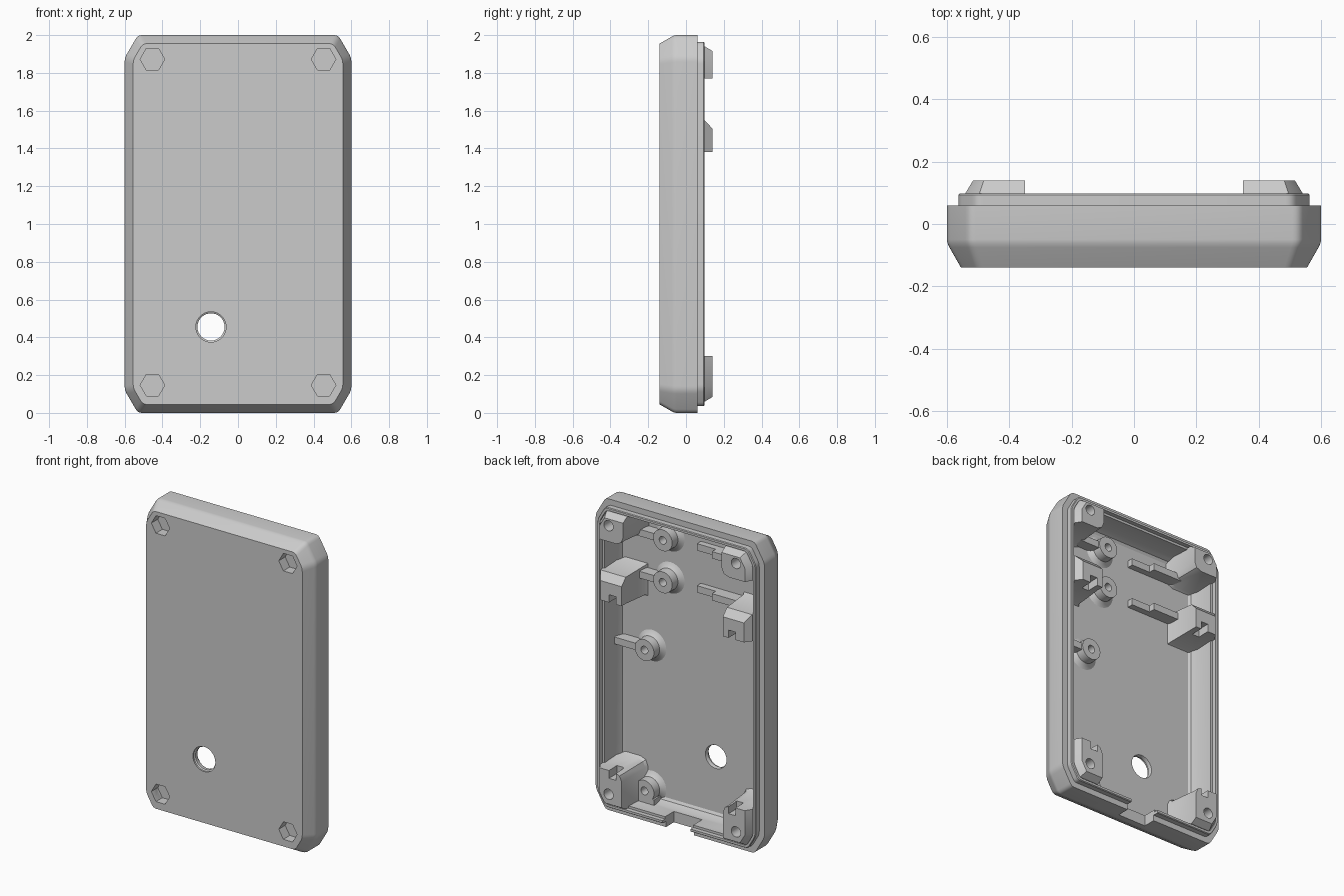
import bpy, bmesh, math
from mathutils import Vector

cube = bpy.data.objects.get("Cube")
if cube:
    bpy.data.objects.remove(cube, do_unlink=True)

grey = bpy.data.materials.new("plain_grey")
grey.use_nodes = True
grey.diffuse_color = (0.6, 0.6, 0.6, 1)
grey.node_tree.nodes["Principled BSDF"].inputs["Base Color"].default_value = (0.6, 0.6, 0.6, 1)


def loft(bm, rings):
    """Closed solid through rings of (x, z) points, given as (y, points)."""
    rows = [[bm.verts.new((x, y, z)) for x, z in pts] for y, pts in rings]
    n = len(rows[0])
    for a, b in zip(rows, rows[1:]):
        for i in range(n):
            j = (i + 1) % n
            bm.faces.new((a[i], a[j], b[j], b[i]))
    bm.faces.new(rows[0][::-1])
    bm.faces.new(rows[-1])


def circle(x, z, r, n=32):
    return [(x + r * math.cos(math.tau * i / n), z + r * math.sin(math.tau * i / n)) for i in range(n)]


def rect(x0, x1, z0, z1):
    return [(x0, z0), (x1, z0), (x1, z1), (x0, z1)]


def prism(bm, pts, y0, y1):
    loft(bm, [(y0, pts), (y1, pts)])


def rounded(pts, reach, steps=4):
    out = []
    for i, p in enumerate(pts):
        p, a, b = Vector(p), Vector(pts[i - 1]), Vector(pts[(i + 1) % len(pts)])
        a = p + (a - p).normalized() * reach
        b = p + (b - p).normalized() * reach
        for k in range(steps + 1):
            t = k / steps
            out.append(tuple(a * (1 - t) ** 2 + p * 2 * t * (1 - t) + b * t * t))
    return out


def corner(d):
    """Two points of the chamfered upper corner, inset by d."""
    return [(0.6 - d, 1.88 - 0.268 * d), (0.53 - 0.577 * d, 2 - d)]


def outline(d):
    a, b = corner(d)
    quarter = [a, b, (-b[0], b[1]), (-a[0], a[1])]
    return rounded(quarter + [(x, 2 - z) for x, z in reversed(quarter)], 0.022)


def finish(name, bm, cutter=None):
    bmesh.ops.recalc_face_normals(bm, faces=bm.faces[:])
    mesh = bpy.data.meshes.new(name)
    bm.to_mesh(mesh)
    bm.free()
    mesh.materials.append(grey)
    ob = bpy.data.objects.new(name, mesh)
    bpy.context.collection.objects.link(ob)
    if cutter:
        mod = ob.modifiers.new("cut", 'BOOLEAN')
        mod.operation, mod.solver, mod.object = 'DIFFERENCE', 'EXACT', cutter
        bpy.context.view_layer.update()
        ob.data = bpy.data.meshes.new_from_object(ob.evaluated_get(bpy.context.evaluated_depsgraph_get()))
        ob.modifiers.clear()
        bpy.ops.object.select_all(action='DESELECT')
        bpy.context.view_layer.objects.active = ob
        ob.select_set(True)
        bpy.ops.object.shade_smooth_by_angle(angle=math.radians(28))
    return ob


standoffs = [(0.18, 1.79), (0.18, 1.52), (0.31, 1.05), (0.31, 0.145)]

# Cutters: nut pockets, screw holes, button hole, cable gap and clip slots
bm = bmesh.new()
for s in (-1, 1):
    for z in (1.872, 0.147):
        prism(bm, circle(s * 0.453, z, 0.065, 6), -0.2, -0.075)
        prism(bm, circle(s * 0.453, z, 0.033, 24), -0.03, 0.2)
    for z0, z1 in ((1.34, 1.43), (0.25, 0.4)):
        prism(bm, rect(s * 0.4, s * 0.45, z0, z1), 0.06, 0.2)
for x, z in standoffs:
    prism(bm, circle(x, z, 0.025, 20), -0.08, 0.1)
wide, narrow = circle(-0.143, 0.455, 0.08), circle(-0.143, 0.455, 0.072)
loft(bm, [(-0.2, wide), (-0.13, wide), (-0.125, narrow), (-0.107, narrow), (-0.09, wide), (0, wide)])
prism(bm, rect(-0.1, 0.1, -0.1, 0.09), -0.02, 0.2)
cutter = finish("cutter", bm)
cutter.hide_render = True

# Hollow shell with stepped lip: (y, inset) from front face round to inner floor
profile = [(-0.14, 0.045), (-0.075, 0.008), (-0.062, 0.002), (-0.05, 0), (0.06, 0), (0.06, 0.037),
           (0.093, 0.037), (0.098, 0.041), (0.098, 0.055), (0.07, 0.055), (0.07, 0.07),
           (-0.05, 0.07), (-0.09, 0.085), (-0.1, 0.1)]
bm = bmesh.new()
loft(bm, [(y, outline(d)) for y, d in profile])
finish("shell", bm, cutter)


# Corner screw bosses
def boss_ring(s, lower, xi, zi, d):
    a, b = corner(d)
    r = 0.05
    pts = [(xi, 2 - d), (xi, zi + r), (xi + r * 0.3, zi + r * 0.3), (xi + r, zi), (0.6 - d, zi), a, b]
    return [(s * x, 2 - z if lower else z) for x, z in pts]


def corner_boss(name, s, lower, xi, zi):
    bm = bmesh.new()
    steps = [(-0.12, 0.03, 0.06), (-0.085, 0.01, 0.06), (0.1, 0, 0.06), (0.14, 0, 0.084)]
    loft(bm, [(y, boss_ring(s, lower, xi - g, zi - g, d)) for y, g, d in steps])
    finish(name, bm, cutter)


for s, side in ((1, "left"), (-1, "right")):
    corner_boss("upper_boss_" + side, s, False, 0.35, 1.77)
    corner_boss("lower_boss_" + side, s, True, 0.36, 1.70)
    # Clip block on the side wall
    bm = bmesh.new()
    loft(bm, [(-0.12, rect(s * 0.33, s * 0.54, 1.35, 1.58)),
              (-0.085, rect(s * 0.35, s * 0.54, 1.37, 1.56)),
              (0.098, rect(s * 0.36, s * 0.54, 1.38, 1.55)),
              (0.14, rect(s * 0.36, s * 0.51, 1.38, 1.505))])
    finish("clip_block_" + side, bm, cutter)

# Small standoffs with flared feet, and their ribs to the nearest wall
for i, (x, z) in enumerate(standoffs):
    bm = bmesh.new()
    loft(bm, [(y, circle(x, z, r)) for y, r in ((-0.12, 0.1), (-0.1, 0.1), (-0.09, 0.082), (-0.075, 0.07), (-0.02, 0.068))])
    finish(f"standoff_{i + 1}", bm, cutter)
    bm = bmesh.new()
    if z > 0.5:
        prism(bm, rect(x + 0.05, 0.54, z - 0.022, z + 0.022), -0.12, -0.03)
    else:
        prism(bm, rect(x - 0.068, x + 0.068, 0.05, z - 0.04), -0.12, -0.0205)
    finish(f"standoff_rib_{i + 1}", bm, cutter)

# Stepped ribs opposite
for i, z in enumerate((1.79, 1.52)):
    for part, x0, x1, top in (("low", -0.17, -0.036, -0.06), ("high", -0.54, -0.17, -0.02)):
        bm = bmesh.new()
        prism(bm, rect(x0, x1, z - 0.022, z + 0.022), -0.12, top)
        finish(f"{part}_rib_{i + 1}", bm, cutter)

bpy.data.objects.remove(cutter, do_unlink=True)
